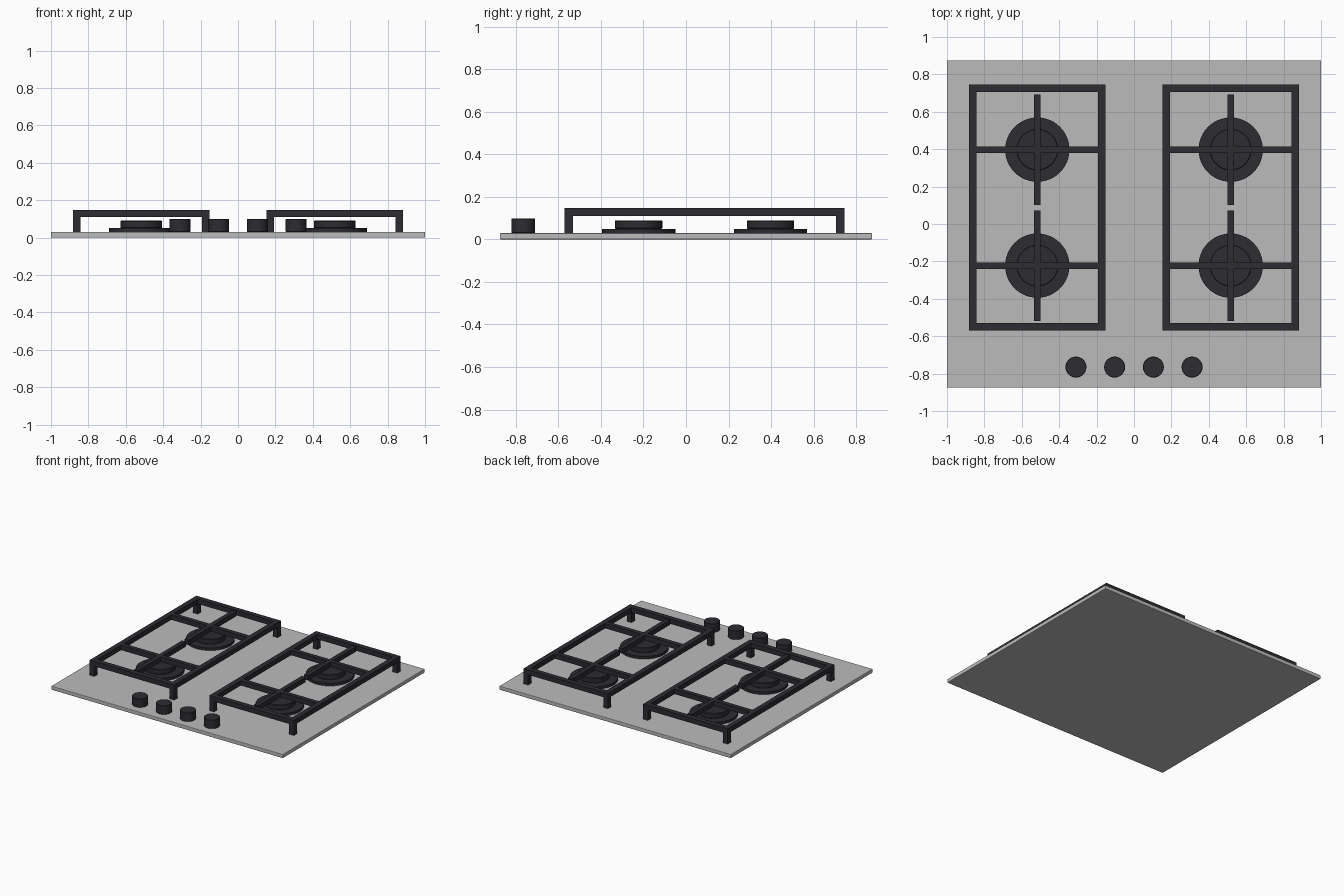
import bpy, math

if "Cube" in bpy.data.objects:
    bpy.data.objects.remove(bpy.data.objects["Cube"])

def material(name, rgb):
    m = bpy.data.materials.new(name)
    m.diffuse_color = (*rgb, 1)
    m.use_nodes = True
    m.node_tree.nodes["Principled BSDF"].inputs["Base Color"].default_value = m.diffuse_color
    return m

steel = material("brushed_steel", (0.50, 0.50, 0.505))
black = material("cast_iron_black", (0.025, 0.025, 0.032))

def box(name, x0, x1, y0, y1, z0, z1, mat, bevel=0.0):
    bpy.ops.mesh.primitive_cube_add(size=1, location=((x0+x1)/2, (y0+y1)/2, (z0+z1)/2))
    o = bpy.context.object
    o.name = name
    o.scale = (x1-x0, y1-y0, z1-z0)
    bpy.ops.object.transform_apply(location=False, rotation=False, scale=True)
    o.data.materials.append(mat)
    if bevel:
        b = o.modifiers.new("edge", 'BEVEL')
        b.width = bevel
        b.segments = 2
    return o

def disc(name, x, y, r, z0, z1, bevel=0.0):
    bpy.ops.mesh.primitive_cylinder_add(vertices=48, radius=r, depth=z1-z0,
                                        location=(x, y, (z0+z1)/2))
    o = bpy.context.object
    o.name = name
    o.data.materials.append(black)
    bpy.ops.object.shade_smooth_by_angle(angle=math.radians(35))
    if bevel:
        b = o.modifiers.new("edge", 'BEVEL')
        b.width = bevel
        b.segments = 1
        b.limit_method = 'ANGLE'
    return o

# Steel top plate
box("hob_plate", -1, 1, -0.875, 0.875, 0, 0.03, steel, 0.004)

CX, CY = 0.517, 0.0875          # grate centre
HX, HY, W = 0.365, 0.658, 0.04  # grate half sizes, bar width
Z0, Z1 = 0.110, 0.148           # bar heights

for side, sx in (("left", -1), ("right", 1)):
    cx = sx * CX
    x0, x1, y0, y1 = cx-HX, cx+HX, CY-HY, CY+HY

    # Grate frame
    box(side+"_grate_front_bar", x0, x1, y0, y0+W, Z0, Z1, black)
    box(side+"_grate_back_bar", x0, x1, y1-W, y1, Z0, Z1, black)
    box(side+"_grate_left_bar", x0, x0+W, y0+W, y1-W, Z0, Z1, black)
    box(side+"_grate_right_bar", x1-W, x1, y0+W, y1-W, Z0, Z1, black)

    # Corner legs
    for lx in (x0, x1-W):
        for ly in (y0, y1-W):
            box(side+"_grate_leg", lx, lx+W, ly, ly+W, 0.03, Z0, black)

    for place, by in (("front", CY-0.31), ("back", CY+0.31)):
        # Pan supports crossing above the burner
        t = 0.0175
        box(f"{side}_{place}_cross_bar", x0+W, x1-W, by-t, by+t, Z0, Z1, black)
        for ya, yb in ((by-0.295, by-t), (by+t, by+0.295)):
            box(f"{side}_{place}_pan_finger", cx-t, cx+t, ya, yb, Z0, Z1, black)
        # Burner
        disc(f"{side}_{place}_burner_base", cx, by, 0.172, 0.03, 0.05)
        disc(f"{side}_{place}_burner_cap", cx, by, 0.111, 0.05, 0.09, 0.003)

# Control knobs
for i in range(4):
    disc(f"control_knob_{i+1}", (i-1.5)*0.207, -0.765, 0.056, 0.03, 0.099, 0.002)
